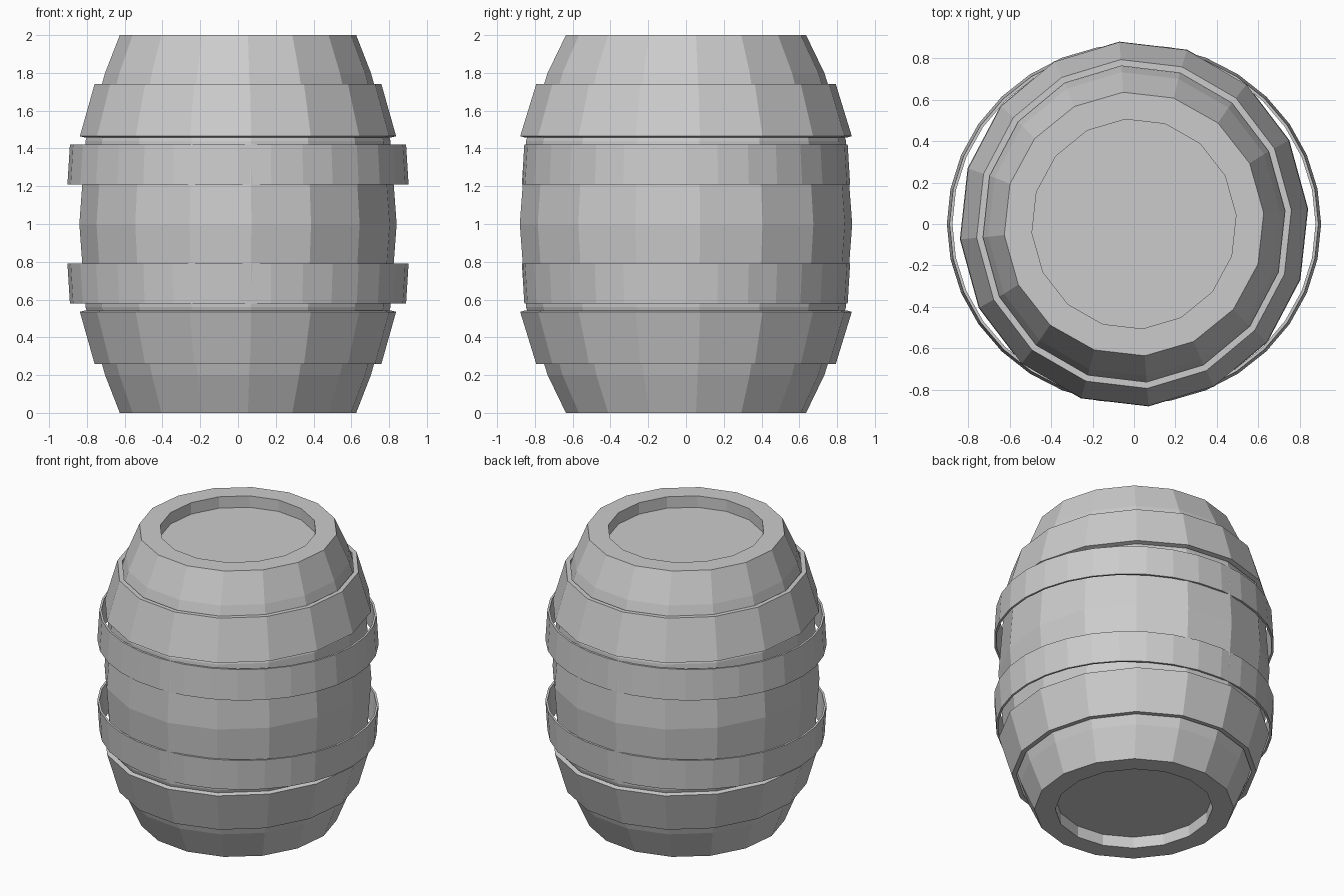
import bpy, bmesh, math

if "Cube" in bpy.data.objects:
    bpy.data.objects.remove(bpy.data.objects["Cube"])


def lathe(name, rings, sides, offset, loop):
    """Skin elliptical rings (rx, ry, z); loop joins last to first, else ends are capped."""
    bm = bmesh.new()
    rows = []
    for rx, ry, z in rings:
        angles = [math.radians(offset) + math.tau * i / sides for i in range(sides)]
        rows.append([bm.verts.new((rx * math.cos(a), ry * math.sin(a), z)) for a in angles])
    pairs = list(zip(rows, rows[1:]))
    if loop:
        pairs.append((rows[-1], rows[0]))
    else:
        bm.faces.new(rows[0])
        bm.faces.new(rows[-1])
    for low, high in pairs:
        for i in range(sides):
            j = (i + 1) % sides
            bm.faces.new((low[i], low[j], high[j], high[i]))
    bmesh.ops.recalc_face_normals(bm, faces=bm.faces)
    mesh = bpy.data.meshes.new(name)
    bm.to_mesh(mesh)
    bm.free()
    obj = bpy.data.objects.new(name, mesh)
    bpy.context.collection.objects.link(obj)
    return obj


def flip(rings):
    """Mirror a profile about the barrel's mid height."""
    return [(rx, ry, 2 - z) for rx, ry, z in rings]


SIDES, TURN = 16, 4.8

# Barrel body with a recessed lid at each end
half = [(0.494, 0.507, 0.08), (0.494, 0.507, 0), (0.628, 0.638, 0),
        (0.706, 0.735, 0.2), (0.81, 0.85, 0.56)]
lathe("barrel_body", half + [(0.843, 0.883, 1)] + flip(half)[::-1], SIDES, TURN, False)

# Wide tapered hoops
hoop = [(0.762, 0.796, 1.74), (0.840, 0.881, 1.465),
        (0.811, 0.851, 1.457), (0.731, 0.765, 1.74)]
# Thin round bands that stand off at the sides
band = [(0.890, 0.856, 1.42), (0.903, 0.869, 1.21),
        (0.889, 0.855, 1.21), (0.876, 0.842, 1.42)]

for place, change in (("upper", list), ("lower", flip)):
    lathe(place + "_hoop", change(hoop), SIDES, TURN, True)
    lathe(place + "_thin_band", change(band), 32, 0, True)
